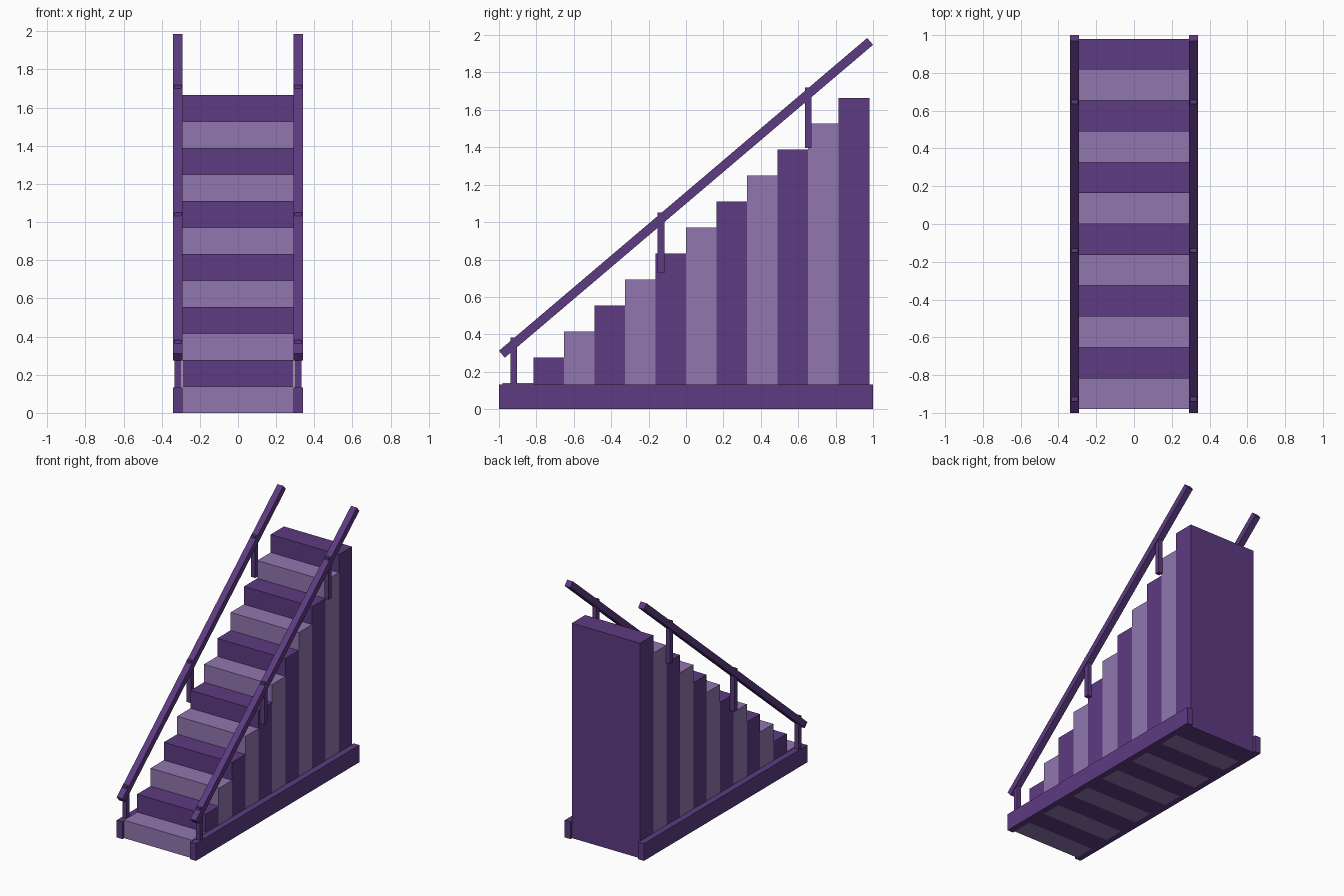
import bpy
import math

if "Cube" in bpy.data.objects:
    bpy.data.objects.remove(bpy.data.objects["Cube"])


def material(name, rgb):
    m = bpy.data.materials.new(name)
    m.diffuse_color = (*rgb, 1.0)
    m.use_nodes = True
    m.node_tree.nodes["Principled BSDF"].inputs["Base Color"].default_value = m.diffuse_color
    return m


DARK = material("dark purple", (0.110, 0.043, 0.220))
LIGHT = material("light lavender", (0.280, 0.183, 0.425))


def box(name, centre, size, mat, tilt=0.0):
    bpy.ops.mesh.primitive_cube_add(size=1, location=centre, rotation=(tilt, 0, 0))
    ob = bpy.context.object
    ob.name = name
    ob.scale = size
    ob.data.materials.append(mat)
    return ob


STEPS = 12
HALF = 0.98                    # half length of the flight
DEPTH = 2 * HALF / STEPS
RISE = 1.665 / STEPS
SLOPE = math.atan2(RISE, DEPTH)
SIDE_X = 0.315                 # centre line of curbs, posts and rails

# Steps: full-height blocks in alternating colours
for i in range(STEPS):
    h = RISE * (i + 1)
    box(f"step_{i + 1}", (0, -HALF + DEPTH * (i + 0.5), h / 2),
        (0.584, DEPTH, h), DARK if i % 2 else LIGHT)

RAIL_T = 0.048
RAIL_LEN = (2 - RAIL_T * math.sin(SLOPE)) / math.cos(SLOPE)

for side, s in (("left", -1), ("right", 1)):
    # Curb along the foot of the flight
    box(f"{side}_curb", (s * SIDE_X, 0, 0.0665), (0.05, 2, 0.133), DARK)
    # Sloping handrail
    box(f"{side}_handrail", (s * SIDE_X, 0, 1.13), (0.05, RAIL_LEN, RAIL_T), DARK, SLOPE)
    # Posts hanging the rail off the side of the flight
    for k in range(3):
        y = -0.921 + 0.787 * k
        top = 1.165 + y * math.tan(SLOPE)
        box(f"{side}_post_{k + 1}", (s * SIDE_X, y, top - 0.162),
            (0.036, 0.036, 0.324), DARK)
